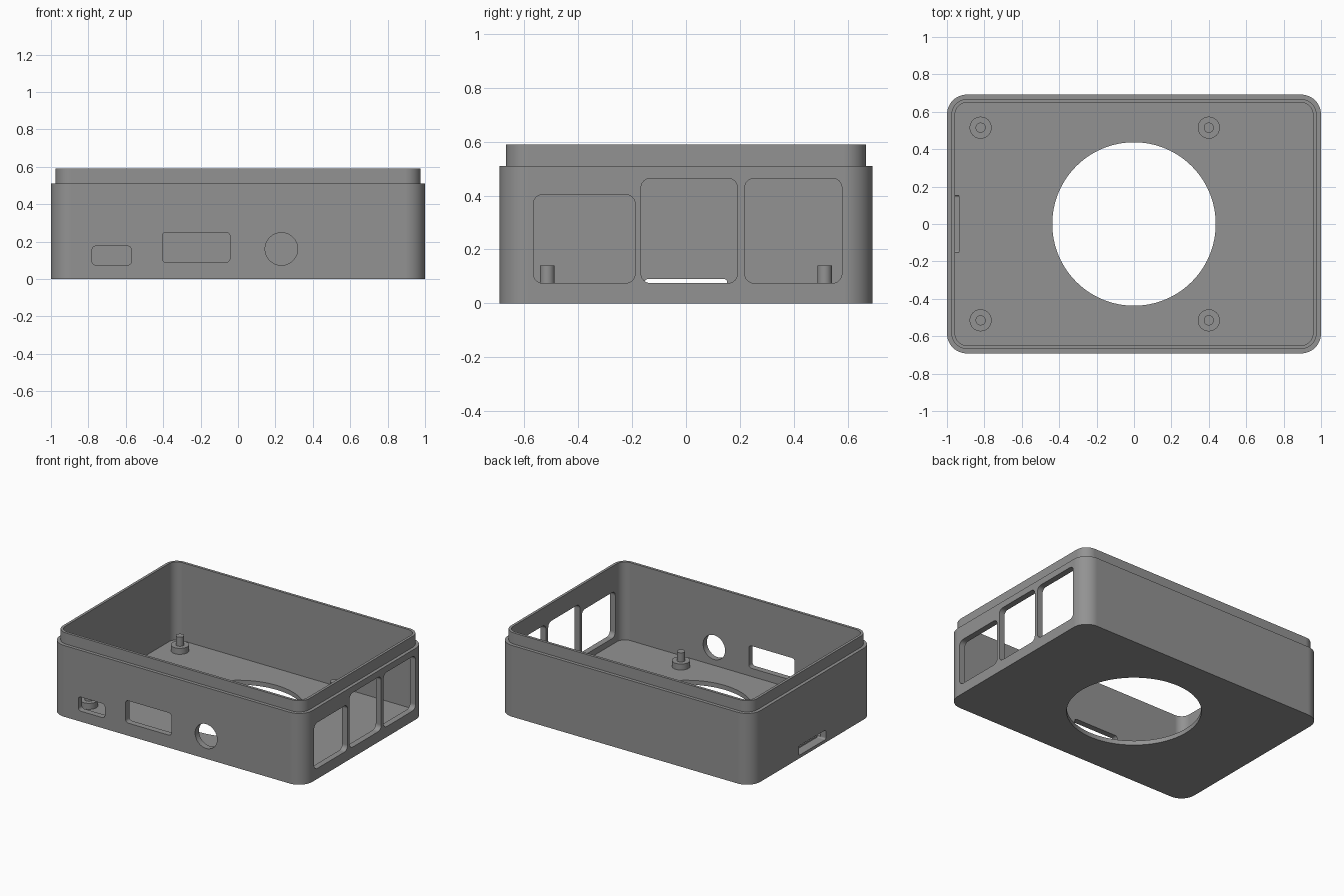
import bpy, bmesh, math
from mathutils import Vector

if "Cube" in bpy.data.objects:
    bpy.data.objects.remove(bpy.data.objects["Cube"])

grey = bpy.data.materials.new("plastic grey")
grey.diffuse_color = (0.29, 0.29, 0.29, 1)
grey.use_nodes = True
grey.node_tree.nodes["Principled BSDF"].inputs["Base Color"].default_value = grey.diffuse_color


def rounded_rect(u0, u1, v0, v1, r, seg=6):
    """Counter-clockwise outline of a rectangle with rounded corners."""
    pts = []
    corners = [(u1 - r, v1 - r), (u0 + r, v1 - r), (u0 + r, v0 + r), (u1 - r, v0 + r)]
    for k, (cu, cv) in enumerate(corners):
        for i in range(seg + 1):
            a = math.pi / 2 * (k + i / seg)
            pts.append((cu + r * math.cos(a), cv + r * math.sin(a)))
    return pts


def circle(cu, cv, r, seg=64):
    return [(cu + r * math.cos(2 * math.pi * i / seg),
             cv + r * math.sin(2 * math.pi * i / seg)) for i in range(seg)]


PLACE = {"x": lambda u, v, d: Vector((d, u, v)),
         "y": lambda u, v, d: Vector((u, d, v)),
         "z": lambda u, v, d: Vector((u, v, d))}


def loft(bm, rings, axis="z"):
    """Bridge a stack of (outline, depth) rings and cap both ends."""
    loops = [[bm.verts.new(PLACE[axis](u, v, d)) for u, v in pts] for pts, d in rings]
    n = len(loops[0])
    for a, b in zip(loops, loops[1:]):
        for i in range(n):
            j = (i + 1) % n
            bm.faces.new((a[i], a[j], b[j], b[i]))
    bm.faces.new(loops[0][::-1])
    bm.faces.new(loops[-1])


def make_object(name, bm):
    bmesh.ops.recalc_face_normals(bm, faces=bm.faces[:])
    mesh = bpy.data.meshes.new(name)
    bm.to_mesh(mesh)
    bm.free()
    mesh.materials.append(grey)
    ob = bpy.data.objects.new(name, mesh)
    bpy.context.collection.objects.link(ob)
    return ob


def activate(ob):
    bpy.ops.object.select_all(action="DESELECT")
    ob.select_set(True)
    bpy.context.view_layer.objects.active = ob


def smooth(ob):
    activate(ob)
    bpy.ops.object.shade_smooth_by_angle(angle=math.radians(30))


FLOOR, STEP, TOP, PORT = 0.032, 0.51, 0.59, 0.075


def wall_ring(hx, hy, r):
    return rounded_rect(-hx, hx, -hy, hy, r, 12)


# Tray: outer wall, stepped lip, inner wall and floor in one closed shell
outer = wall_ring(1.0, 0.692, 0.107)
lip = wall_ring(0.976, 0.668, 0.083)
inner = wall_ring(0.957, 0.649, 0.064)
bm = bmesh.new()
loft(bm, [(outer, 0), (outer, STEP), (lip, STEP), (lip, TOP), (inner, TOP), (inner, FLOOR)])
tray = make_object("case_tray", bm)

# Openings
bm = bmesh.new()
loft(bm, [(circle(0, 0, 0.437, 96), -0.1), (circle(0, 0, 0.437, 96), 0.1)])  # fan hole
for y0, y1, top in ((-0.567, -0.189, 0.404), (-0.167, 0.191, 0.464), (0.218, 0.579, 0.464)):
    pts = rounded_rect(y0, y1, PORT, top, 0.035)                 # right side ports
    loft(bm, [(pts, 0.9), (pts, 1.1)], "x")
for pts in (rounded_rect(-0.78, -0.57, PORT, 0.176, 0.02),       # front ports
            rounded_rect(-0.405, -0.043, 0.09, 0.25, 0.02),
            circle(0.232, 0.161, 0.087)):
    loft(bm, [(pts, -0.8), (pts, -0.6)], "y")
slot = rounded_rect(-0.153, 0.153, 0.022, 0.09, 0.012)           # card slot, left side
loft(bm, [(slot, -1.1), (slot, -0.935)], "x")
cutter = make_object("opening_cutter", bm)
cutter.hide_render = True

cut = tray.modifiers.new("openings", "BOOLEAN")
cut.operation, cut.solver, cut.object = "DIFFERENCE", "EXACT", cutter
activate(tray)
bpy.ops.object.modifier_apply(modifier=cut.name)
bpy.data.objects.remove(cutter, do_unlink=True)
smooth(tray)
weighted = tray.modifiers.new("flat walls", "WEIGHTED_NORMAL")
weighted.keep_sharp = True

# Standoffs with locating pins
for x, side in ((-0.82, "left"), (0.40, "right")):
    for y, end in ((-0.515, "front"), (0.515, "back")):
        bm = bmesh.new()
        base, pin = circle(x, y, 0.059, 32), circle(x, y, 0.027, 32)
        loft(bm, [(base, FLOOR - 0.01), (base, PORT), (pin, PORT), (pin, 0.14)])
        smooth(make_object(f"standoff_{end}_{side}", bm))
